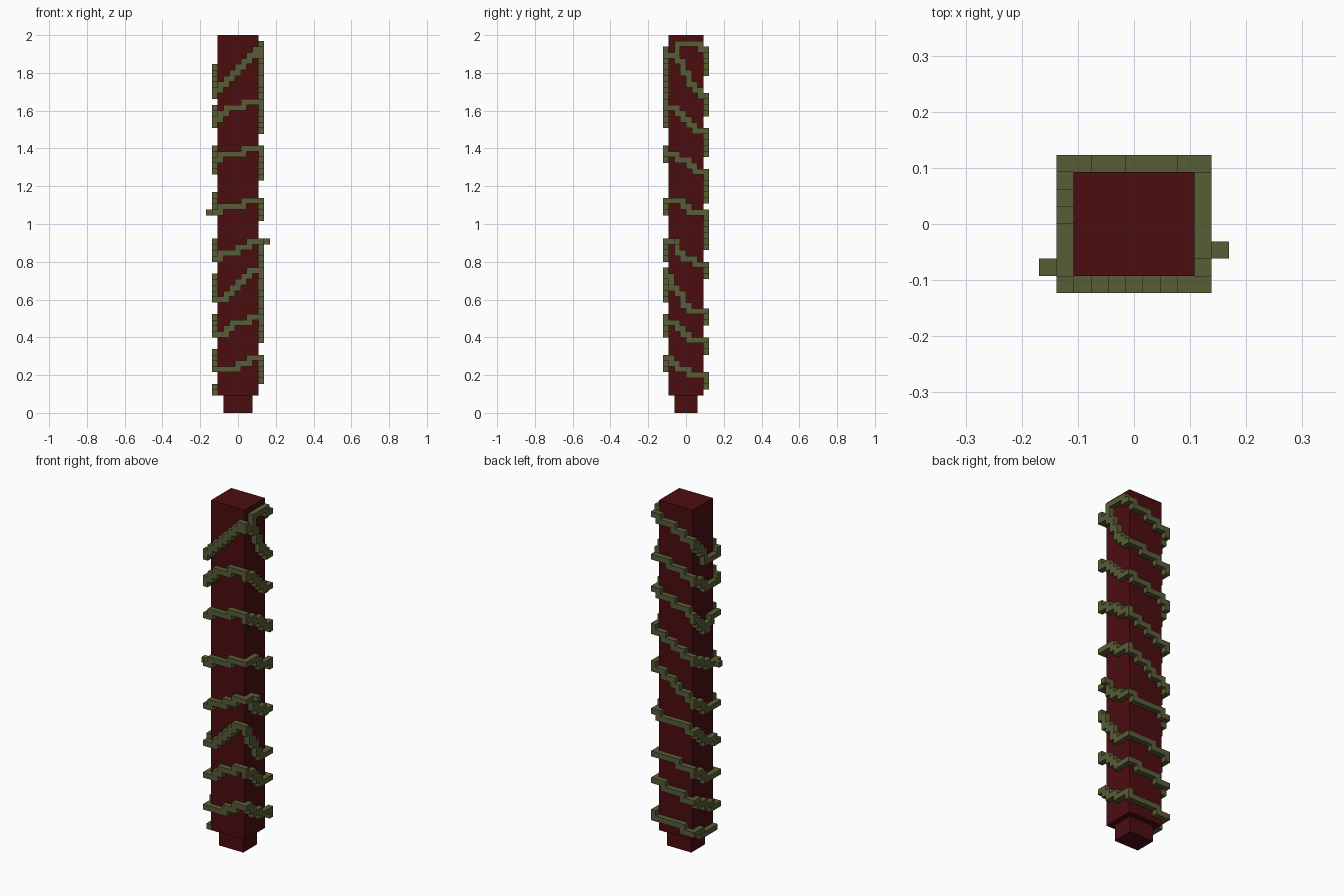
import bpy
import bmesh
from mathutils import Matrix, Vector

if "Cube" in bpy.data.objects:
    bpy.data.objects.remove(bpy.data.objects["Cube"])

V = 2 / 65  # block size


def material(name, rgb):
    m = bpy.data.materials.new(name)
    m.use_nodes = True
    m.diffuse_color = (*rgb, 1)
    bsdf = next(n for n in m.node_tree.nodes if n.type == "BSDF_PRINCIPLED")
    bsdf.inputs["Base Color"].default_value = (*rgb, 1)
    bsdf.inputs["Roughness"].default_value = 0.9
    return m


def add_box(bm, lo, hi):
    lo, hi = Vector(lo), Vector(hi)
    mat = Matrix.Translation((lo + hi) / 2) @ Matrix.Diagonal((*(hi - lo), 1))
    bmesh.ops.create_cube(bm, size=1, matrix=mat)


def make_object(name, boxes, mat):
    """Build one mesh from boxes given in block units."""
    bm = bmesh.new()
    for lo, hi in boxes:
        add_box(bm, [c * V for c in lo], [c * V for c in hi])
    mesh = bpy.data.meshes.new(name)
    bm.to_mesh(mesh)
    bm.free()
    mesh.materials.append(mat)
    obj = bpy.data.objects.new(name, mesh)
    bpy.context.collection.objects.link(obj)
    return obj


dark_red = material("dark red", (0.072, 0.004, 0.005))
olive = material("olive green", (0.098, 0.107, 0.037))

# Square post and its narrower foot
make_object("post", [((-3.5, -3, 3), (3.5, 3, 65))], dark_red)
make_object("foot", [((-2.5, -2, 0), (2.5, 2, 3))], dark_red)

# Ring of columns around the post: front, right, back, left
RING = ([(i, 0) for i in range(9)] + [(8, j) for j in range(1, 8)]
        + [(i, 7) for i in range(7, -1, -1)] + [(0, j) for j in range(6, 0, -1)])
N = len(RING)

# Vine heights at these ring positions, one row per turn, from the top down
STOPS = [0, 2, 4, 6, 8, 10, 12, 13, 15, 23, 27]
TURNS = [
    [1.69, 1.75, 1.80, 1.87, 1.91, 1.90, 1.80, 1.75, 1.69, 1.62, 1.53],
    [1.53, 1.59, 1.61, 1.64, 1.64, 1.62, 1.56, 1.51, 1.49, 1.41, 1.29],
    [1.34, 1.36, 1.37, 1.39, 1.39, 1.37, 1.33, 1.30, 1.27, 1.15, 1.08],
    [1.06, 1.09, 1.09, 1.12, 1.12, 1.12, 1.10, 1.07, 1.06, 0.91, 0.83],
    [0.82, 0.84, 0.86, 0.89, 0.91, 0.90, 0.82, 0.81, 0.78, 0.735, 0.64],
    [0.61, 0.61, 0.66, 0.73, 0.76, 0.66, 0.58, 0.55, 0.545, 0.51, 0.43],
    [0.42, 0.43, 0.47, 0.49, 0.51, 0.47, 0.42, 0.39, 0.385, 0.33, 0.26],
    [0.23, 0.22, 0.24, 0.27, 0.29, 0.27, 0.22, 0.20, 0.185, 0.145, 0.11],
]


def strand(keys):
    """Stepped run of upright blocks through (ring position, height) keys."""
    rows = []
    for (s0, z0), (s1, z1) in zip(keys, keys[1:]):
        for s in range(s0, s1):
            z = z0 + (z1 - z0) * (s - s0) / (s1 - s0)
            rows.append((s, round(z / V - 0.5)))
    boxes = []
    for k, (s, r) in enumerate(rows):
        nxt = rows[min(k + 1, len(rows) - 1)][1]
        i, j = RING[s % N]
        boxes.append(((i - 4.5, j - 4, min(r, nxt)),
                      (i - 3.5, j - 3, max(r, nxt) + 1)))
    return boxes


main_keys = [(s + N * t, z) for t, row in enumerate(TURNS)
             for s, z in zip(STOPS, row)]
make_object("vine", strand(main_keys + [(N * len(TURNS), 0.11)]), olive)

# Upper branch splitting off the top turn
branch_keys = [(10, 1.93), (11, 1.95), (13, 1.95), (15, 1.93),
               (23, 1.83), (27, 1.69), (30, 1.69)]
make_object("vine_branch", strand(branch_keys), olive)

# Small buds sticking out at the sides
make_object("right_bud", [((-5.5, -3, 34), (-4.5, -2, 35))], olive)
make_object("left_bud", [((4.5, -2, 29), (5.5, -1, 30))], olive)
